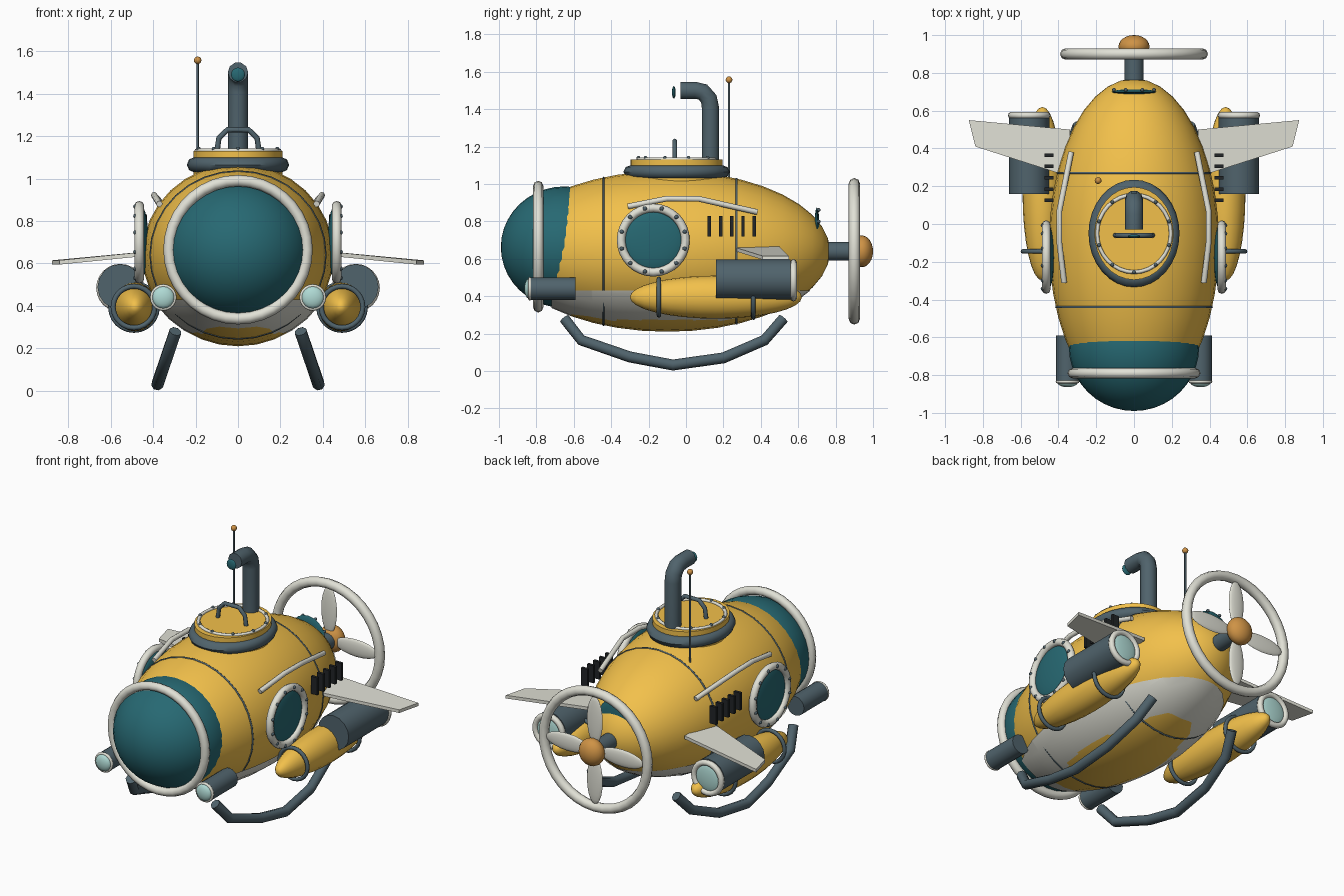
import bpy, bmesh, math
from mathutils import Vector

if "Cube" in bpy.data.objects:
    bpy.data.objects.remove(bpy.data.objects["Cube"])


def mat(name, r, g, b):
    m = bpy.data.materials.new(name)
    m.diffuse_color = (r, g, b, 1)
    m.use_nodes = True
    m.node_tree.nodes["Principled BSDF"].inputs["Base Color"].default_value = m.diffuse_color
    return m


YELLOW = mat("yellow", .89, .53, .07)
TEAL = mat("teal_glass", .02, .14, .17)
DARK = mat("dark_metal", .08, .125, .15)
BLACK = mat("black", .015, .018, .02)
WHITE = mat("white", .75, .75, .67)
LENS = mat("pale_lens", .43, .70, .66)
ORANGE = mat("orange", .62, .29, .06)
AXES = {'X': (0, math.pi / 2, 0), 'Y': (math.pi / 2, 0, 0), 'Z': (0, 0, 0)}


def finish(name, m, smooth=True):
    o = bpy.context.object
    o.name = name
    bpy.ops.object.transform_apply(location=True, rotation=True, scale=True)
    o.data.materials.append(m)
    if smooth:
        bpy.ops.object.shade_smooth_by_angle(angle=math.radians(50))
    return o


def ball(name, loc, semi, m, seg=16, rings=10):
    # ellipsoid with its poles along y
    bpy.ops.mesh.primitive_uv_sphere_add(segments=seg, ring_count=rings, location=loc, rotation=AXES['Y'])
    bpy.context.object.scale = (semi[0], semi[2], semi[1])
    return finish(name, m)


def ring(name, loc, R, r, axis, m, scale=(1, 1, 1), seg=32):
    bpy.ops.mesh.primitive_torus_add(major_radius=R, minor_radius=r, major_segments=seg,
                                     minor_segments=8, location=loc, rotation=AXES[axis])
    bpy.context.object.scale = scale
    return finish(name, m)


def cyl(name, a, b, r, m, seg=20):
    a, b = Vector(a), Vector(b)
    bpy.ops.mesh.primitive_cylinder_add(vertices=seg, radius=r, depth=(b - a).length, location=(a + b) / 2,
                                        rotation=(b - a).to_track_quat('Z', 'Y').to_euler())
    return finish(name, m)


def tube(name, pts, r, m, res=2):
    c = bpy.data.curves.new(name, 'CURVE')
    c.dimensions = '3D'
    c.bevel_depth, c.bevel_resolution, c.use_fill_caps = r, res, True
    s = c.splines.new('POLY')
    s.points.add(len(pts) - 1)
    for p, q in zip(s.points, pts):
        p.co = (*q, 1)
    o = bpy.data.objects.new(name, c)
    bpy.context.collection.objects.link(o)
    bpy.ops.object.select_all(action='DESELECT')
    o.select_set(True)
    bpy.context.view_layer.objects.active = o
    bpy.ops.object.convert(target='MESH')
    return finish(name, m)


def cut(o, co, no):
    # remove everything on the side the normal points to
    bm = bmesh.new()
    bm.from_mesh(o.data)
    bmesh.ops.bisect_plane(bm, geom=bm.verts[:] + bm.edges[:] + bm.faces[:], plane_co=co,
                           plane_no=no, clear_outer=True)
    bm.to_mesh(o.data)
    bm.free()


def bolts(name, centre, R1, R2, n, axis, r, m):
    for i in range(n):
        a = math.tau * (i + .5) / n
        u, v = R1 * math.cos(a), R2 * math.sin(a)
        off = {'X': (0, u, v), 'Y': (u, 0, v), 'Z': (u, v, 0)}[axis]
        ball(f"{name}_{i}", Vector(centre) + Vector(off), (r, r, r), m, 8, 6)


# hull, belly and seams
HC, HS = (0, -.1, .64), (.45, .87, .43)
hull = ball("hull", HC, HS, YELLOW, 32, 20)
cut(hull, (0, -.72, 0), (0, -1, 0))
belly = ball("belly", HC, (.46, .88, .427), WHITE, 32, 20)
cut(belly, (0, -.72, 0), (0, -1, 0))
cut(belly, (0, 0, .43), (0, 0, 1))
for y in (-.44, .27):
    k = math.sqrt(1 - ((y + .1) / .87) ** 2)
    ring("hull_seam", (0, y, .64), .447 * k, .006, 'Y', DARK, (1, .956, 1))

# front window
ball("front_dome", (0, -.65, .662), (.345, .34, .325), TEAL, 32, 20)
ring("dome_ring", (0, -.79, .665), .325, .027, 'Y', WHITE, seg=36)

# hatch on top
ring("hatch_coaming", (0, -.05, 1.065), .205, .036, 'Z', DARK, (1, 1.18, 1))
bpy.ops.mesh.primitive_cylinder_add(vertices=32, radius=.21, depth=.14, location=(0, -.05, 1.06))
bpy.context.object.scale = (1, 1.17, 1)
finish("hatch_lid", YELLOW)
ring("hatch_trim", (0, -.05, 1.132), .195, .01, 'Z', WHITE, (1, 1.05, 1))
bolts("hatch_bolt", (0, -.05, 1.14), .195, .205, 10, 'Z', .01, DARK)
tube("hatch_handle", [(-.1, -.06, 1.12), (-.09, -.06, 1.19), (-.05, -.06, 1.23), (.05, -.06, 1.23),
                      (.09, -.06, 1.19), (.1, -.06, 1.12)], .013, DARK)

# periscope and antenna
tube("periscope", [(0, .13, 1.05), (0, .13, 1.41), (0, .122, 1.455), (0, .09, 1.492), (0, .05, 1.5),
                   (0, -.03, 1.5)], .048, DARK, 3)
ball("periscope_lens", (0, -.065, 1.49), (.033, .01, .033), TEAL)
cyl("antenna", (-.19, .23, .98), (-.19, .23, 1.55), .006, DARK, 8)
ball("antenna_tip", (-.19, .23, 1.557), (.018, .018, .018), ORANGE, 12, 8)

# propeller with guard ring
cyl("propeller_shaft", (0, .7, .64), (0, .93, .64), .05, DARK)
ring("propeller_guard", (0, .9, .64), .362, .03, 'Y', WHITE, seg=36)
ball("propeller_hub", (0, .94, .64), (.082, .06, .085), ORANGE, 20, 12)
for i in range(4):
    bpy.ops.mesh.primitive_uv_sphere_add(segments=16, ring_count=10)
    blade = bpy.context.object
    blade.scale = (.055, .014, .15)
    a = math.pi / 2 * i
    blade.location = (.19 * math.sin(a), .91, .64 + .19 * math.cos(a))
    blade.rotation_euler = (0, a, 0)
    finish(f"propeller_blade_{i}", WHITE)

# small rear window
ball("rear_window", (0, .7, .755), (.12, .014, .12), TEAL, 20, 8)
bolts("rear_bolt", (0, .71, .755), .115, .115, 8, 'Y', .01, DARK)

for s, side in ((-1, "left"), (1, "right")):
    # porthole
    ball(f"{side}_porthole_glass", (s * .452, -.175, .7), (.03, .165, .165), TEAL, 24, 16)
    ring(f"{side}_porthole_rim", (s * .465, -.175, .7), .172, .023, 'X', WHITE)
    bolts(f"{side}_porthole_bolt", (s * .482, -.175, .7), .174, .174, 12, 'X', .012, DARK)

    # handrail
    tube(f"{side}_handrail", [(s * .37, -.31, .88), (s * .395, -.1, .922), (s * .395, .07, .92),
                              (s * .333, .38, .85)], .015, WHITE)

    # vent slats
    for i in range(5):
        bpy.ops.mesh.primitive_cube_add(size=1, location=(s * .45, .125 + i * .06, .775))
        bpy.context.object.scale = (.045, .018, .11)
        finish(f"{side}_vent_slat_{i}", BLACK, False)

    # side pod with bands
    ball(f"{side}_pod", (s * .485, .16, .395), (.105, .46, .115), YELLOW, 20, 16)
    for y, R in ((-.145, .098), (.36, .11)):
        ring(f"{side}_pod_band", (s * .49, y, .395), R, .012, 'Y', DARK, seg=24)

    # thruster
    cyl(f"{side}_thruster", (s * .555, .16, .49), (s * .555, .56, .49), .107, DARK, 16)
    ring(f"{side}_thruster_rim", (s * .555, .575, .485), .095, .018, 'Y', WHITE, seg=24)
    ball(f"{side}_thruster_lens", (s * .555, .57, .485), (.09, .018, .09), LENS)

    # headlight
    cyl(f"{side}_headlight", (s * .352, -.59, .44), (s * .352, -.83, .44), .06, DARK, 16)
    ring(f"{side}_headlight_rim", (s * .352, -.835, .44), .054, .009, 'Y', WHITE, seg=20)
    ball(f"{side}_headlight_lens", (s * .352, -.84, .44), (.053, .024, .053), LENS)

    # stabiliser fin
    outline = [(.34, .25, .655), (.34, .5, .655), (.875, .55, .605), (.84, .41, .605)]
    bm = bmesh.new()
    lo = [bm.verts.new((s * x, y, z - .01)) for x, y, z in outline]
    hi = [bm.verts.new((s * x, y, z + .01)) for x, y, z in outline]
    bm.faces.new(lo)
    bm.faces.new(hi)
    for i in range(4):
        j = (i + 1) % 4
        bm.faces.new((lo[i], lo[j], hi[j], hi[i]))
    bmesh.ops.recalc_face_normals(bm, faces=bm.faces)
    me = bpy.data.meshes.new(f"{side}_fin")
    bm.to_mesh(me)
    bm.free()
    me.materials.append(WHITE)
    bpy.context.collection.objects.link(bpy.data.objects.new(f"{side}_fin", me))

    # landing skid, splayed outwards
    path = [(-.65, .28), (-.56, .165), (-.3, .075), (-.07, .032), (.2, .07), (.42, .165), (.52, .28)]
    tube(f"{side}_skid", [(s * (.39 - .34 * z), y, z) for y, z in path], .03, DARK)
